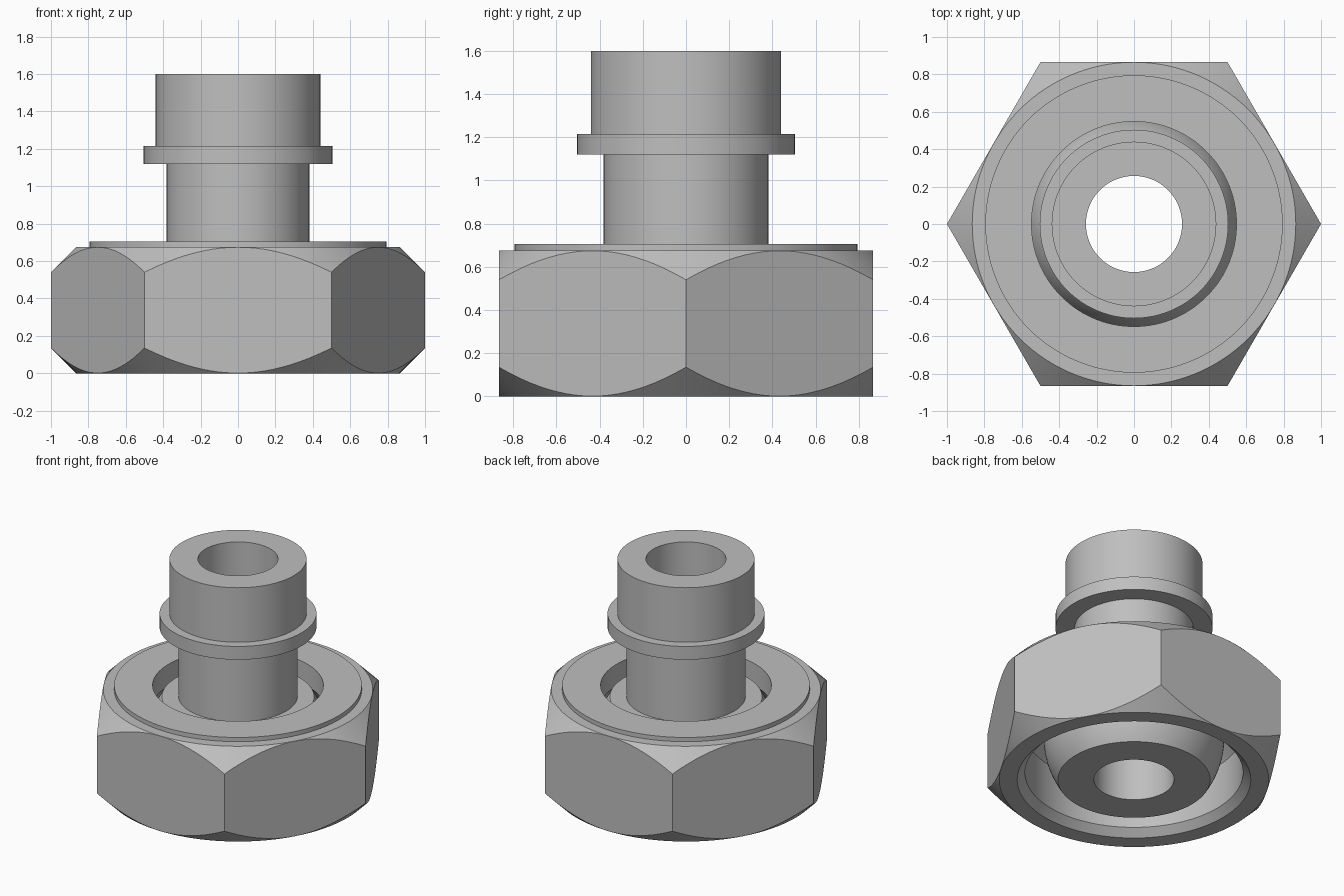
import bpy
import bmesh
from math import cos, sin, tau, radians, sqrt

cube = bpy.data.objects.get("Cube")
if cube:
    bpy.data.objects.remove(cube, do_unlink=True)

steel = bpy.data.materials.new("steel grey")
steel.use_nodes = True
grey = (0.52, 0.52, 0.52, 1)
steel.diffuse_color = grey
steel.node_tree.nodes["Principled BSDF"].inputs["Base Color"].default_value = grey


def lathe(name, profile, sides):
    """Revolve a closed (radius, height) outline around the z axis."""
    bm = bmesh.new()
    rings = []
    for i in range(sides):
        a = tau * i / sides
        rings.append([bm.verts.new((r * cos(a), r * sin(a), z)) for r, z in profile])
    n = len(profile)
    for i, ring in enumerate(rings):
        nxt = rings[(i + 1) % sides]
        for j in range(n):
            k = (j + 1) % n
            bm.faces.new((ring[j], nxt[j], nxt[k], ring[k]))
    bmesh.ops.recalc_face_normals(bm, faces=bm.faces)
    mesh = bpy.data.meshes.new(name)
    bm.to_mesh(mesh)
    bm.free()
    mesh.materials.append(steel)
    obj = bpy.data.objects.new(name, mesh)
    bpy.context.collection.objects.link(obj)
    return obj


def activate(obj):
    bpy.ops.object.select_all(action='DESELECT')
    obj.select_set(True)
    bpy.context.view_layer.objects.active = obj


def smooth(obj):
    activate(obj)
    bpy.ops.object.shade_smooth_by_angle(angle=radians(30))


# Union nut: turned body with chamfers, collar, seat and threaded bore
nut = lathe("hex_nut", [
    (0.75, 0), (0.865, 0), (1.065, 0.2), (1.065, 0.475), (0.865, 0.675),
    (0.795, 0.675), (0.795, 0.705), (0.548, 0.705), (0.548, 0.55),
    (0.70, 0.36), (0.70, 0.05)], 120)

# Six flats, trimmed from the turned body
hexagon = lathe("hex_cutter", [(0.1, -0.2), (1, -0.2), (1, 1), (0.1, 1)], 6)
hexagon.hide_render = True
trim = nut.modifiers.new("flats", 'BOOLEAN')
trim.operation = 'INTERSECT'
trim.solver = 'EXACT'
trim.object = hexagon
activate(nut)
bpy.ops.object.modifier_apply(modifier=trim.name)
bpy.data.objects.remove(hexagon, do_unlink=True)
smooth(nut)

# Nipple: ball-shaped seat, neck, flange and spigot with a through bore
ball_radius, ball_centre, steps = 0.58, 0.3125, 20
ball = []
for i in range(steps + 1):
    z = 2 * ball_centre * i / steps
    ball.append((sqrt(ball_radius ** 2 - (z - ball_centre) ** 2), z))
nipple = lathe("ball_nipple", [(0.257, 0)] + ball + [
    (0.382, 0.625), (0.382, 1.12), (0.504, 1.12), (0.504, 1.214),
    (0.44, 1.214), (0.44, 1.6), (0.257, 1.6)], 96)
smooth(nipple)
